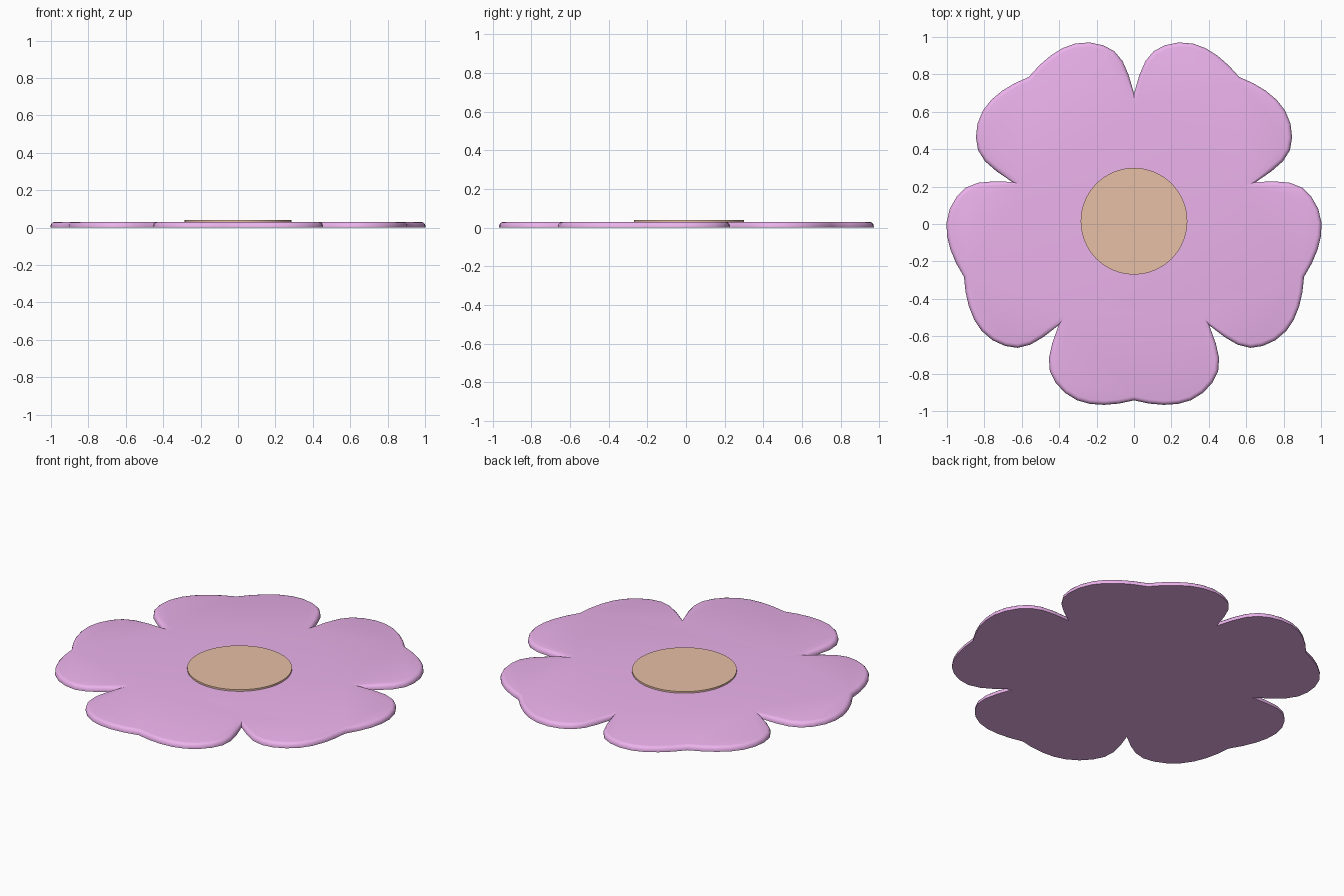
import bpy, bmesh, math

if "Cube" in bpy.data.objects:
    bpy.data.objects.remove(bpy.data.objects["Cube"])

CY = 0.013  # y of the flower's five-fold centre


def paint(obj, name, color):
    mat = bpy.data.materials.new(name)
    mat.diffuse_color = color
    mat.use_nodes = True
    mat.node_tree.nodes["Principled BSDF"].inputs["Base Color"].default_value = mat.diffuse_color
    obj.data.materials.append(mat)


def smooth(obj, deg):
    bpy.context.view_layer.objects.active = obj
    obj.select_set(True)
    bpy.ops.object.shade_smooth_by_angle(angle=math.radians(deg))
    obj.select_set(False)


# Half petal outline: (distance along petal axis, half width), notch to tip
half = [(.554, .403), (.65, .437), (.73, .455), (.80, .45), (.86, .42),
        (.915, .37), (.955, .305), (.975, .235), (.98, .16), (.973, .08), (.956, 0)]
petal = [(a, -p) for a, p in half] + [(a, p) for a, p in half[-2:0:-1]]

# Five petals turned around the centre form one outline
outline = []
for k in range(5):
    t = math.radians(-90 + 72 * k)
    c, s = math.cos(t), math.sin(t)
    outline += [(a * c - p * s, a * s + p * c + CY) for a, p in petal]

# Petals: thin slab with rounded upper rim
bm = bmesh.new()
base = bm.faces.new([bm.verts.new((x, y, 0)) for x, y in outline])
res = bmesh.ops.extrude_face_region(bm, geom=[base], use_keep_orig=True)
top = [v for v in res["geom"] if isinstance(v, bmesh.types.BMVert)]
bmesh.ops.translate(bm, verts=top, vec=(0, 0, .03))
bmesh.ops.recalc_face_normals(bm, faces=bm.faces[:])
rim = [e for e in bm.edges if all(v.co.z > .02 for v in e.verts)]
bmesh.ops.bevel(bm, geom=rim, offset=.022, segments=3, profile=.5, affect='EDGES')
me = bpy.data.meshes.new("petals")
bm.to_mesh(me)
bm.free()
petals = bpy.data.objects.new("petals", me)
bpy.context.collection.objects.link(petals)
paint(petals, "petal_pink", (.84, .45, .84, 1))
smooth(petals, 50)

# Flower centre: flat disc
bpy.ops.mesh.primitive_cylinder_add(vertices=64, radius=.285, depth=.02,
                                    location=(0, CY + .002, .03))
disc = bpy.context.object
disc.name = "flower_centre"
paint(disc, "centre_tan", (.80, .52, .38, 1))
smooth(disc, 40)
